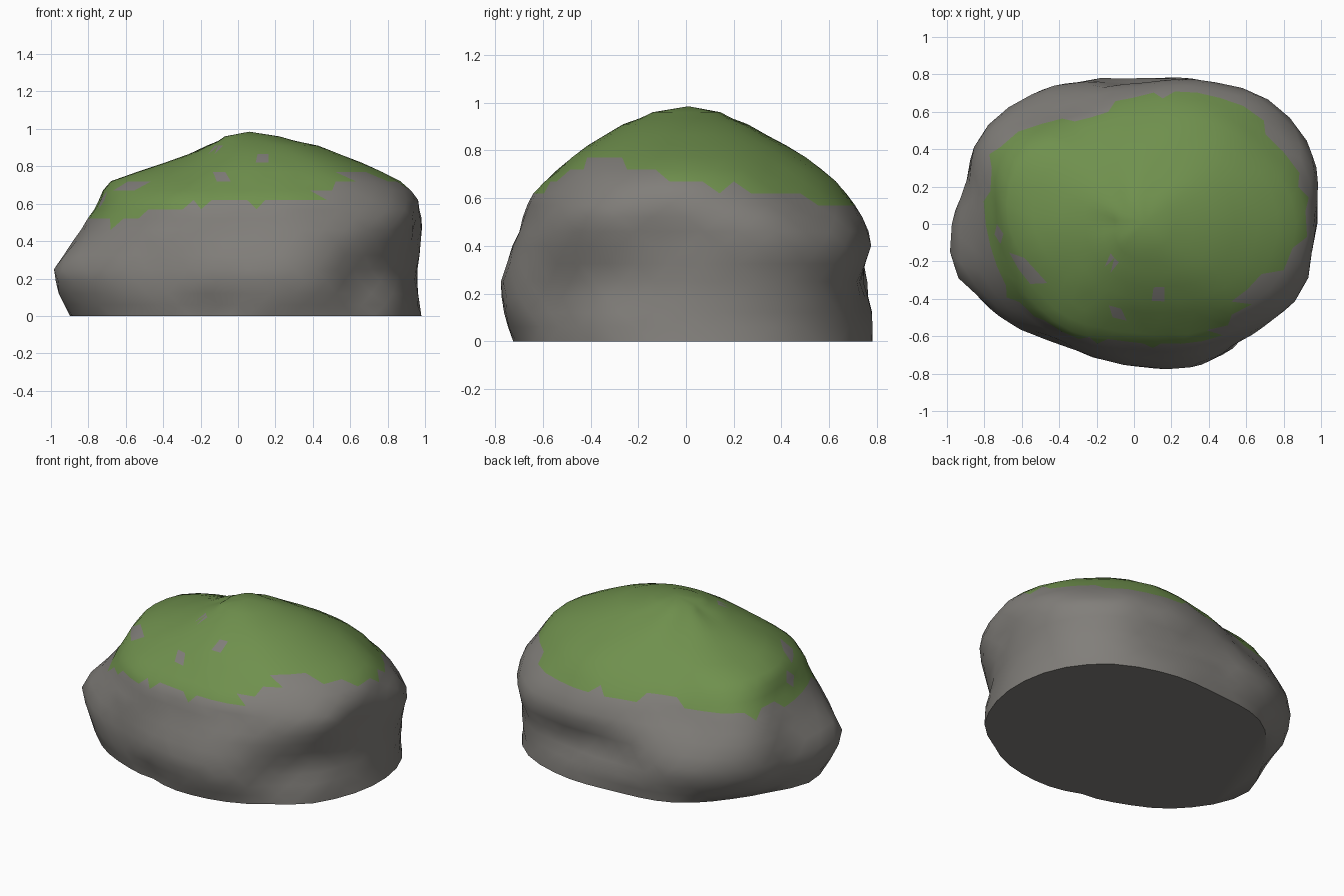
import bpy, bmesh, math, random
from mathutils import Vector

if "Cube" in bpy.data.objects:
    bpy.data.objects.remove(bpy.data.objects["Cube"])

random.seed(4)
SEG = 42

# radius of the boulder every 30 degrees (anticlockwise from +x) at each height
LEVELS = [0, .12, .25, .4, .52, .62, .72, .82, .91, .96]
RADII = [
    [.98, .96, .95, .97, .985, .96, .87, .66, .43, .22],
    [.99, .98, .99, 1.01, .95, .86, .76, .60, .39, .21],
    [.87, .85, .82, .87, .83, .76, .65, .48, .29, .16],
    [.77, .78, .74, .75, .71, .64, .53, .40, .25, .14],
    [.80, .84, .85, .78, .69, .63, .52, .36, .20, .10],
    [.80, .92, .95, .92, .86, .79, .69, .39, .19, .08],
    [.90, .96, .97, .88, .79, .73, .67, .39, .16, .07],
    [.83, .88, .89, .82, .75, .69, .57, .36, .18, .08],
    [.72, .75, .75, .73, .70, .66, .53, .37, .21, .11],
    [.72, .75, .76, .71, .67, .63, .52, .40, .25, .13],
    [.79, .83, .84, .81, .76, .72, .61, .47, .30, .16],
    [.90, .88, .87, .91, .91, .87, .78, .61, .39, .20],
]
# height of the moss edge in the same twelve directions
MOSS = [.67, .60, .56, .59, .60, .56, .53, .49, .59, .60, .62, .76]
# local bulges and dents: angle, height, amount, angle spread, height spread
LUMPS = [(194, .25, .05, 9, .15), (166, .2, -.05, 9, .25), (47, .3, .03, 9, .25),
         (318, .15, -.03, 8, .2), (335, .12, .03, 8, .12), (355, .45, -.03, 7, .1),
         (338, .55, .03, 10, .12), (258, .03, -.03, 8, .08), (20, .5, .03, 8, .15)]


def spline(a, b, c, d, t):
    return .5 * (2*b + (c-a)*t + (2*a - 5*b + 4*c - d)*t*t + (3*b - a - 3*c + d)*t**3)


def around(values, angle):
    f = (angle / (math.pi / 6)) % 12
    i = int(f)
    return spline(*(values[(i + k) % 12] for k in (-1, 0, 1, 2)), f - i)


def lumps(angle, z):
    total = 0
    for a, h, amount, sa, sh in LUMPS:
        d = (math.degrees(angle) - a + 180) % 360 - 180
        total += amount * math.exp(-(d / sa)**2 - ((z - h) / sh)**2)
    return total


def material(name, colour):
    m = bpy.data.materials.new(name)
    m.diffuse_color = (*colour, 1)
    m.use_nodes = True
    m.node_tree.nodes["Principled BSDF"].inputs["Base Color"].default_value = m.diffuse_color
    return m


# loft staggered rings from base to crown
bm = bmesh.new()
rings = []
n = len(LEVELS)
for step in range(2 * (n - 1) + 1):
    i = min(step // 2, n - 2)
    t = step / 2 - i
    ids = [max(0, min(n - 1, i + k)) for k in (-1, 0, 1, 2)]
    z = LEVELS[i] * (1 - t) + LEVELS[i + 1] * t
    columns = [spline(*(p[k] for k in ids), t) for p in RADII]
    ring = []
    for s in range(SEG):
        a = 2 * math.pi * (s + .5 * (step % 2)) / SEG
        r = around(columns, a) + lumps(a, z)
        r += random.uniform(-.005, .005) if 0 < z < .8 else 0
        ring.append(bm.verts.new((r * math.cos(a), r * math.sin(a), z)))
    rings.append(ring)
for j, (lo, hi) in enumerate(zip(rings, rings[1:])):
    for s in range(SEG):
        e = (s + 1) % SEG
        if j % 2 == 0:
            bm.faces.new((lo[s], lo[e], hi[s]))
            bm.faces.new((lo[e], hi[e], hi[s]))
        else:
            bm.faces.new((lo[s], lo[e], hi[e]))
            bm.faces.new((lo[s], hi[e], hi[s]))
apex = bm.verts.new((.06, .01, .985))
for s in range(SEG):
    bm.faces.new((rings[-1][s], rings[-1][(s + 1) % SEG], apex))
base = bm.faces.new(rings[0][::-1])

# moss on the upper faces, with a ragged edge
for f in bm.faces:
    f.smooth = f is not base
    c = f.calc_center_median()
    edge = around(MOSS, math.atan2(c.y, c.x))
    f.material_index = int(c.z > edge + random.uniform(-.015, .015))

# bare patches in the moss
for x, y in ((-.12, -.19), (.12, -.36), (-.1, -.48), (-.6, -.22), (-.53, -.27), (-.72, -.05)):
    near = sorted((f for f in bm.faces if f.material_index),
                  key=lambda f: (f.calc_center_median().xy - Vector((x, y))).length)
    for f in near[:2]:
        f.material_index = 0

# join everything into the boulder object
bmesh.ops.recalc_face_normals(bm, faces=bm.faces)
mesh = bpy.data.meshes.new("mossy_boulder")
bm.to_mesh(mesh)
bm.free()
mesh.materials.append(material("stone", (.22, .21, .195)))
mesh.materials.append(material("moss", (.16, .28, .075)))
boulder = bpy.data.objects.new("mossy_boulder", mesh)
bpy.context.collection.objects.link(boulder)
bpy.context.view_layer.objects.active = boulder
boulder.select_set(True)
bpy.ops.object.shade_smooth_by_angle(angle=math.radians(50))
